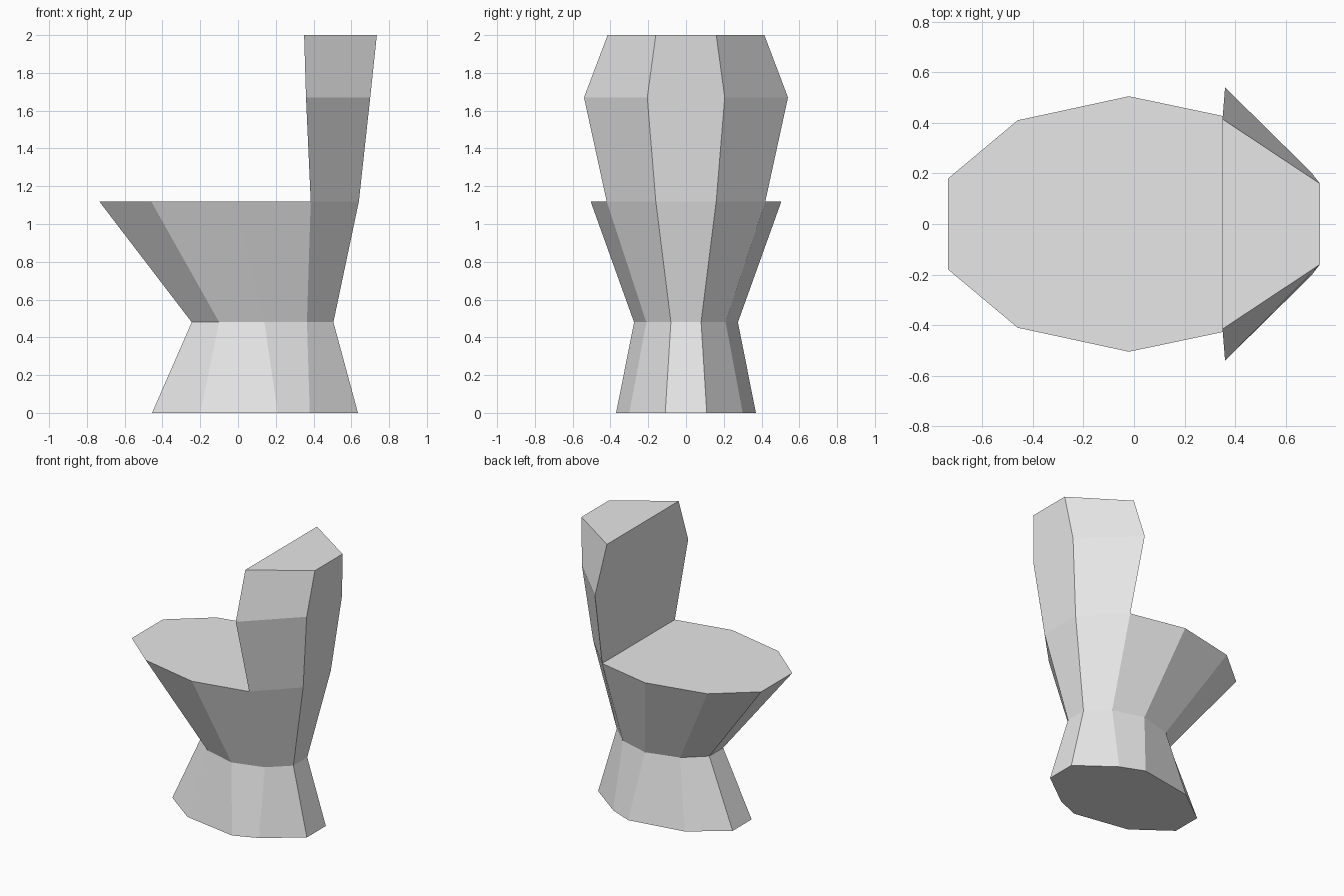
import bpy
import bmesh

cube = bpy.data.objects.get("Cube")
if cube:
    bpy.data.objects.remove(cube, do_unlink=True)

grey = bpy.data.materials.new("light_grey")
grey.use_nodes = True
grey.diffuse_color = (0.8, 0.8, 0.8, 1)
grey.node_tree.nodes["Principled BSDF"].inputs["Base Color"].default_value = (0.8, 0.8, 0.8, 1)


def loft(name, rings, bottom=False, seat_points=0, top=False):
    """Join mirrored half outlines, each given as (height, [(x, half width), ...])."""
    bm = bmesh.new()
    loops = []
    for z, half in rings:
        outline = [(x, -y) for x, y in half] + [(x, y) for x, y in reversed(half)]
        loops.append([bm.verts.new((x, y, z)) for x, y in outline])
    n = len(loops[0])
    for low, high in zip(loops, loops[1:]):
        for i in range(n):
            j = (i + 1) % n
            bm.faces.new((low[i], low[j], high[j], high[i]))
    if bottom:
        bm.faces.new(loops[0][::-1])
    if top:
        bm.faces.new(loops[-1])
    if seat_points:
        # Seat stops where the backrest rises
        bm.faces.new(loops[-1][:seat_points] + loops[-1][-seat_points:])
    mesh = bpy.data.meshes.new(name)
    bm.to_mesh(mesh)
    bm.free()
    mesh.materials.append(grey)
    obj = bpy.data.objects.new(name, mesh)
    bpy.context.collection.objects.link(obj)
    return obj


# Half outlines, from the tip of the bowl to the back
foot = [(-0.455, 0.11), (-0.2, 0.3), (0.21, 0.37), (0.38, 0.3), (0.635, 0.11)]
waist = [(-0.245, 0.08), (-0.1, 0.21), (0.14, 0.275), (0.365, 0.21), (0.505, 0.08)]
rim = [(-0.735, 0.18), (-0.46, 0.41), (-0.02, 0.505), (0.385, 0.42), (0.64, 0.16)]
shoulder = [(0.36, 0.54), (0.7, 0.205)]
crown = [(0.35, 0.415), (0.735, 0.16)]

# Pedestal, bowl with its closed seat, and backrest
loft("pedestal", [(0, foot), (0.48, waist)], bottom=True)
loft("bowl_and_seat", [(0.48, waist), (1.12, rim)], seat_points=4)
loft("backrest", [(1.12, rim[3:]), (1.67, shoulder), (2, crown)], top=True)
